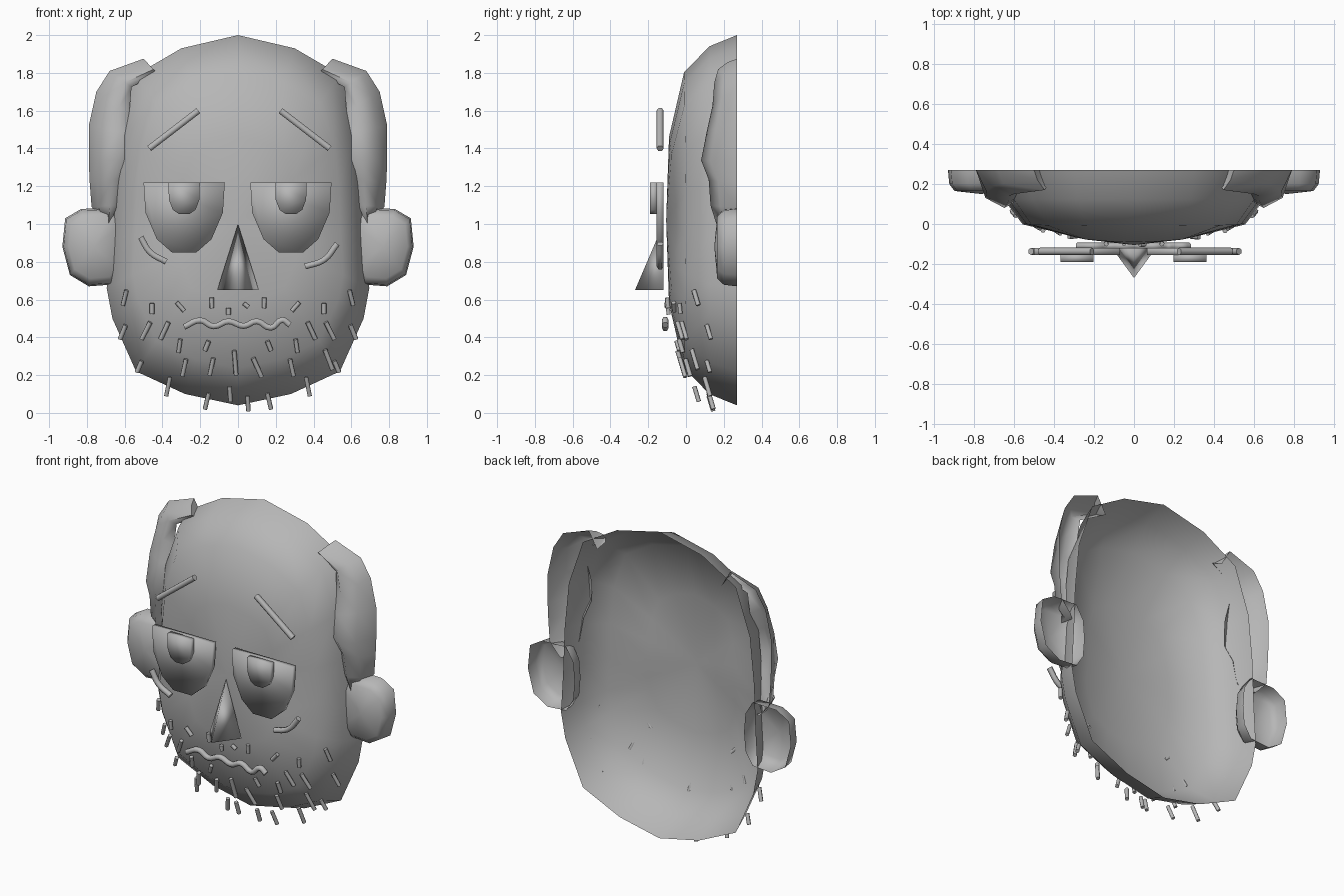
import bpy, bmesh
from math import hypot
from mathutils import Vector
from mathutils.bvhtree import BVHTree

if "Cube" in bpy.data.objects:
    bpy.data.objects.remove(bpy.data.objects["Cube"])

BACK = 0.27
grey = bpy.data.materials.new("mid_grey")
grey.diffuse_color = (.47, .47, .47, 1)
grey.use_nodes = True
grey.node_tree.nodes["Principled BSDF"].inputs["Base Color"].default_value = grey.diffuse_color


def smooth(ob, angle):
    bpy.ops.object.select_all(action='DESELECT')
    bpy.context.view_layer.objects.active = ob
    ob.select_set(True)
    bpy.ops.object.shade_smooth_by_angle(angle=angle)


def make(name, verts, faces, angle):
    me = bpy.data.meshes.new(name)
    me.from_pydata([tuple(v) for v in verts], [], faces)
    bm = bmesh.new()
    bm.from_mesh(me)
    bmesh.ops.remove_doubles(bm, verts=bm.verts, dist=1e-5)
    bmesh.ops.recalc_face_normals(bm, faces=bm.faces)
    bm.to_mesh(me)
    bm.free()
    me.materials.append(grey)
    ob = bpy.data.objects.new(name, me)
    bpy.context.collection.objects.link(ob)
    smooth(ob, angle)
    return ob


def dome(name, outline, centre, rings, tip, angle):
    """Open-backed dome: shrinking copies of a closed (x, z) outline, then a tip."""
    cx, cz = centre
    n = len(outline)
    verts, faces = [], []
    for s, y, arch in rings:
        for x, z in outline:
            dx, dz = x - cx, z - cz
            up = (abs(dz) / hypot(dx, dz)) ** 2
            verts.append((cx + s * dx, y + arch * up, cz + s * dz))
    for r in range(len(rings) - 1):
        for i in range(n):
            j = (i + 1) % n
            faces.append((r * n + i, r * n + j, (r + 1) * n + j, (r + 1) * n + i))
    verts.append((cx, tip, cz))
    last = (len(rings) - 1) * n
    faces += [(last + i, last + (i + 1) % n, len(verts) - 1) for i in range(n)]
    return make(name, verts, faces, angle)


def plate(name, pts, y0, y1):
    n = len(pts)
    verts = [(x, y, z) for y in (y0, y1) for x, z in pts]
    faces = [tuple(range(n)), tuple(range(2 * n - 1, n - 1, -1))]
    faces += [(i, (i + 1) % n, n + (i + 1) % n, n + i) for i in range(n)]
    return make(name, verts, faces, 3.1)


def rods(name, paths, radius, curved=False):
    """Thin round strokes along paths of 3D points."""
    cu = bpy.data.curves.new(name, 'CURVE')
    cu.dimensions = '3D'
    cu.bevel_depth, cu.bevel_resolution, cu.use_fill_caps = radius, 1, True
    cu.resolution_u = 4
    cu.materials.append(grey)
    for path in paths:
        if curved:
            sp = cu.splines.new('BEZIER')
            sp.bezier_points.add(len(path) - 1)
            for bp, p in zip(sp.bezier_points, path):
                bp.co = p
                bp.handle_left_type = bp.handle_right_type = 'AUTO'
        else:
            sp = cu.splines.new('POLY')
            sp.points.add(len(path) - 1)
            for pt, p in zip(sp.points, path):
                pt.co = (*p, 1)
    ob = bpy.data.objects.new(name, cu)
    bpy.context.collection.objects.link(ob)
    bpy.ops.object.select_all(action='DESELECT')
    bpy.context.view_layer.objects.active = ob
    ob.select_set(True)
    bpy.ops.object.convert(target='MESH')
    smooth(bpy.context.object, 2.0)


# Head shell, open at the back
half = [(0, 2), (.3, 1.93), (.54, 1.79), (.64, 1.5), (.67, 1.2), (.68, .92),
        (.695, .66), (.665, .5), (.54, .22), (.28, .1), (0, .04)]
outline = half + [(-x, z) for x, z in half[-2:0:-1]]
head = dome("head", outline, (0, 1.02),
            [(1, BACK, 0), (.94, .125, 0), (.8, 0, -.01), (.45, -.05, -.04)], -.105, 1.4)
bm = bmesh.new()
bm.from_mesh(head.data)
tree = BVHTree.FromBMesh(bm)
bm.free()


def surface_y(x, z):
    hit = tree.ray_cast(Vector((x, -2, z)), Vector((0, 1, 0)))[0]
    return min(hit.y, .17) if hit else .15


# Ears and side hair, both sides
ear = [(.66, .68), (.79, .67), (.89, .73), (.93, .88), (.915, 1.03), (.83, 1.08),
       (.66, 1.085), (.61, 1.0), (.6, .88), (.61, .76)]
inner = [(.43, 1.8), (.57, 1.73), (.585, 1.6), (.575, 1.48), (.6, 1.34), (.625, 1.24),
         (.645, 1.1), (.68, 1.0)]
outer = [(.5, 1.875), (.68, 1.81), (.75, 1.7), (.79, 1.52), (.79, 1.33), (.785, 1.22),
         (.775, 1.09), (.705, 1.01)]
front = [.17, .15, .14, .11, .08, .12, .13, .16]
for side, sx in (("left", -1), ("right", 1)):
    dome("ear_" + side, [(sx * x, z) for x, z in ear], (sx * .765, .88),
         [(1, BACK, 0), (.96, .2, 0), (.8, .165, 0)], .15, 1.2)
    rows = [[(sx * .44, BACK, 1.77)] * 4]
    for (xi, zi), (xo, zo), y in zip(inner, outer, front):
        def mix(t, yy):
            return (sx * (xi + (xo - xi) * t), yy, zi + (zo - zi) * t)
        rows.append([mix(-.06, y + .035), mix(.25, y), mix(.75, y + .05), mix(1, BACK)])
    rows.append([(sx * .67, .24, 1.0)] * 4)
    faces = []
    for r in range(len(rows) - 1):
        for c in range(3):
            a = r * 4 + c
            faces.append((a, a + 1, a + 5, a + 4))
    make("side_hair_" + side, [v for row in rows for v in row], faces, 1.4)

# Half-lidded eyes and pupils
for side, cx in (("left", -.285), ("right", .28)):
    for name, pts, y0, y1 in (
            ("eye_", [(.215, 1.22), (.205, 1.06), (.145, .92), (.065, .85)], -.155, -.12),
            ("pupil_", [(.083, 1.22), (.081, 1.13), (.06, 1.075), (.028, 1.053)], -.19, -.15)):
        poly = [(cx + x, z) for x, z in pts] + [(cx - x, z) for x, z in reversed(pts)]
        plate(name + side, poly, y0, y1)

# Nose wedge
make("nose", [(0, -.12, 1.0), (-.11, -.12, .65), (.11, -.12, .65), (0, -.27, .65)],
     [(0, 1, 3), (0, 3, 2), (1, 2, 3), (0, 2, 1)], 3.1)

# Eyebrows, cheek creases, mouth
Y = -.137
rods("eyebrows", [[(-.47, Y, 1.4), (-.21, Y, 1.6)], [(.225, Y, 1.6), (.485, Y, 1.4)]], .019)
rods("cheek_creases", [[(-.515, Y, .93), (-.465, Y, .85), (-.38, Y, .8)],
                       [(.525, Y, .895), (.455, Y, .81), (.355, Y, .775)]], .018, True)
mouth = [(-.285, .455), (-.2, .49), (-.13, .458), (-.05, .485), (.03, .46),
         (.1, .485), (.175, .45), (.235, .492), (.275, .465)]
rods("mouth", [[(x, -.11, z) for x, z in mouth]], .018, True)

# Stubble: mirrored strokes plus a few single ones
pairs = [(.59, .65, .61, .57), (.455, .58, .455, .525), (.325, .585, .285, .54),
         (.14, .61, .138, .555), (.595, .465, .625, .39), (.465, .48, .51, .39),
         (.368, .48, .41, .39), (.305, .39, .315, .32), (.155, .38, .175, .33),
         (.51, .275, .535, .215), (.275, .285, .295, .195), (.36, .19, .38, .09),
         (.155, .105, .175, .02)]
strokes = pairs + [(-a, b, -c, d) for a, b, c, d in pairs]
strokes += [(-.05, .555, -.05, .52), (.03, .58, .055, .56), (-.13, .29, -.15, .2),
            (-.02, .33, -.01, .2), (.08, .29, .125, .19), (-.045, .14, -.04, .06),
            (.05, .09, .055, .01), (.46, .335, .5, .23)]
paths = []
for x0, z0, x1, z1 in strokes:
    y = surface_y(x0, z0) - (.015 if z0 > .2 else .05)
    tilt = .3 if abs(x0) > .5 or z0 < .5 else .1
    paths.append([(x0, y, z0), (x1, y + tilt * (z0 - z1), z1)])
rods("stubble", paths, .0125)
